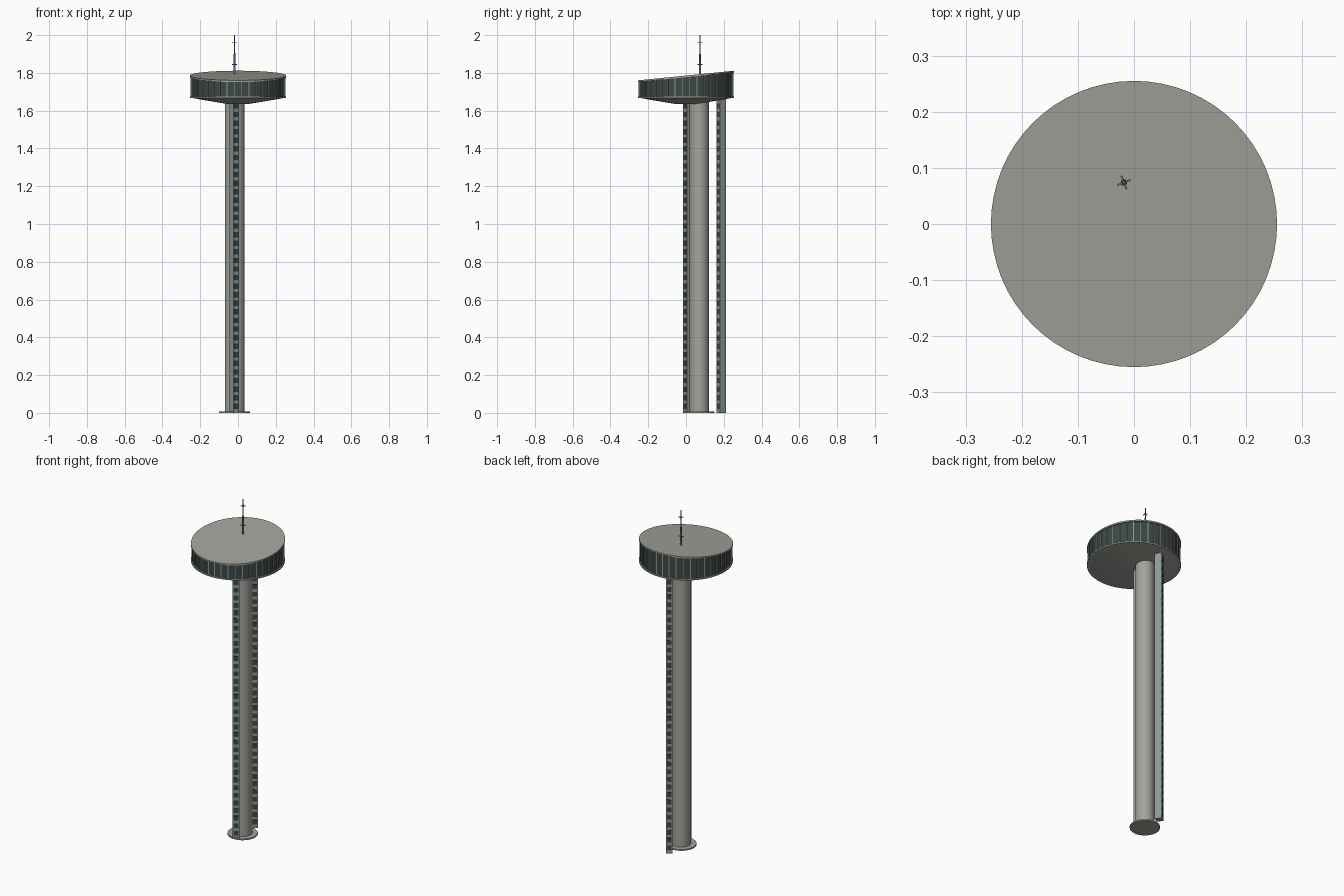
import bpy, bmesh, math
from mathutils import Matrix, Vector

if "Cube" in bpy.data.objects:
    bpy.data.objects.remove(bpy.data.objects["Cube"])

CX, CY = -0.018, 0.07            # shaft axis
ANG = math.radians(33)           # turn of the window towers


def mat(name, rgb):
    m = bpy.data.materials.new(name)
    m.diffuse_color = (*rgb, 1)
    m.use_nodes = True
    m.node_tree.nodes["Principled BSDF"].inputs["Base Color"].default_value = m.diffuse_color
    return m


CONCRETE = mat("concrete", (0.36, 0.37, 0.33))
PANEL = mat("grey_green_panel", (0.27, 0.32, 0.30))
GLASS = mat("dark_glass", (0.045, 0.064, 0.061))
METAL = mat("mast_metal", (0.16, 0.18, 0.17))


def finish(bm, name, material, smooth=False):
    bmesh.ops.recalc_face_normals(bm, faces=bm.faces)
    me = bpy.data.meshes.new(name)
    bm.to_mesh(me)
    bm.free()
    me.materials.append(material)
    ob = bpy.data.objects.new(name, me)
    bpy.context.collection.objects.link(ob)
    if smooth:
        bpy.ops.object.select_all(action='DESELECT')
        ob.select_set(True)
        bpy.context.view_layer.objects.active = ob
        bpy.ops.object.shade_smooth_by_angle(angle=math.radians(30))
    return ob


def add_cone(bm, x, y, z0, z1, r0, r1, seg):
    m = Matrix.Translation((x, y, (z0 + z1) / 2))
    return bmesh.ops.create_cone(bm, cap_ends=True, segments=seg, radius1=r0,
                                 radius2=r1, depth=z1 - z0, matrix=m)["verts"]


def add_box(bm, centre, size, angle=0.0):
    m = (Matrix.Translation(centre) @ Matrix.Rotation(angle, 4, 'Z')
         @ Matrix.Diagonal((*size, 1)))
    return bmesh.ops.create_cube(bm, size=1, matrix=m)["verts"]


def cone(name, material, *args):
    bm = bmesh.new()
    add_cone(bm, *args)
    return finish(bm, name, material, True)


def roof_z(y):
    return 1.786 + 0.1 * y       # sloping roof plane


def slope_top(verts, offset, level):
    # move the verts above a level onto the roof plane
    for v in verts:
        if v.co.z > level:
            v.co.z = roof_z(v.co.y) + offset


# Base and shaft
cone("base_disc", CONCRETE, CX, CY, 0, 0.008, 0.082, 0.082, 48)
cone("shaft", CONCRETE, CX, CY, 0.004, 1.66, 0.052, 0.052, 48)

# Two square towers with window columns on opposite faces
W, D, N = 0.036, 0.038, 36
for label, y, top, sides in (("front", 0.0105, 1.65, (-1,)),
                             ("rear", 0.187, 1.664, (-1, 1))):
    bm = bmesh.new()
    add_box(bm, (CX - 0.002, y, top / 2), (W, D, top), ANG)
    finish(bm, label + "_tower", PANEL)
    bm = bmesh.new()
    for side in sides:
        off = Matrix.Rotation(ANG, 3, 'Z') @ Vector((0, side * D / 2, 0))
        for i in range(N):
            z = 0.035 + i * 1.59 / (N - 1)
            add_box(bm, (CX - 0.002 + off.x, y + off.y, z),
                    (0.025, 0.003, 0.028), ANG)
    finish(bm, label + "_tower_windows", GLASS)

# Head: underside cone, lower rim, glass drum, sloping roof
cone("head_underside", CONCRETE, 0, 0, 1.635, 1.668, 0.055, 0.25, 64)
cone("head_lower_rim", CONCRETE, 0, 0, 1.666, 1.674, 0.255, 0.255, 64)

bm = bmesh.new()
slope_top(add_cone(bm, 0, 0, 1.67, 1.9, 0.248, 0.248, 64), -0.005, 1.8)
finish(bm, "glass_drum", GLASS, True)

bm = bmesh.new()
for v in add_cone(bm, 0, 0, 0, 1, 0.255, 0.255, 64):
    v.co.z = roof_z(v.co.y) + (0 if v.co.z > 0.5 else -0.009)
finish(bm, "roof", CONCRETE, True)

# Mullions around the drum
bm = bmesh.new()
for i in range(40):
    a = math.tau * (i + 0.5) / 40
    vs = add_box(bm, (0.248 * math.cos(a), 0.248 * math.sin(a), 1.78),
                 (0.007, 0.004, 0.22), a)
    slope_top(vs, -0.005, 1.8)
finish(bm, "mullions", PANEL)

# Mast with crossed arms
bm = bmesh.new()
MY = 0.074
add_cone(bm, CX, MY, 1.78, 1.9, 0.006, 0.005, 12)
add_cone(bm, CX, MY, 1.9, 2.0, 0.0035, 0.0025, 12)
for z in (1.845, 1.96):
    for k in range(2):
        add_box(bm, (CX, MY, z), (0.026, 0.003, 0.004),
                math.radians(22) + k * math.pi / 2)
finish(bm, "mast", METAL, True)
